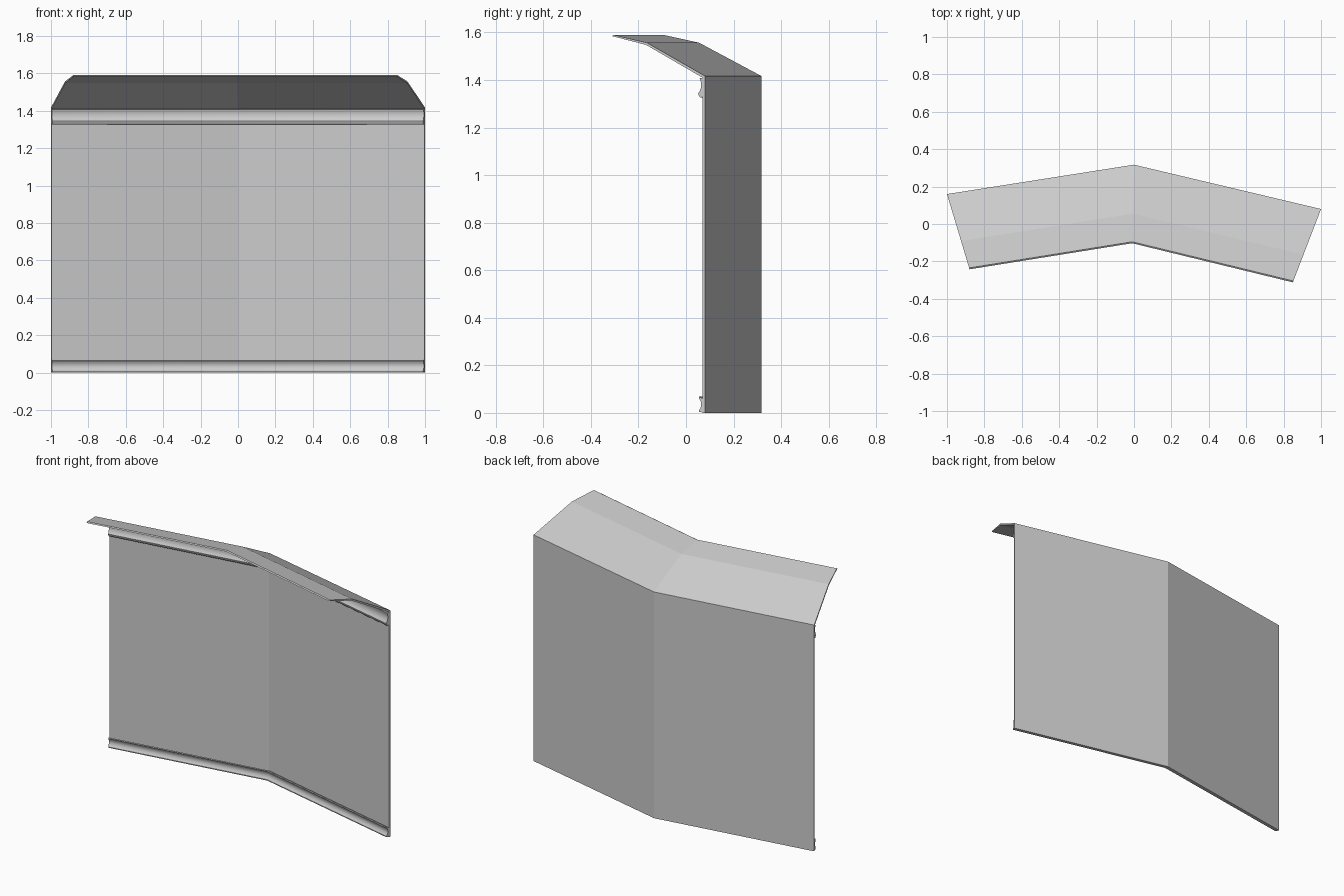
import bpy, bmesh
from mathutils import Vector

if "Cube" in bpy.data.objects:
    bpy.data.objects.remove(bpy.data.objects["Cube"])

# Plan of the bent wall: base point and inward direction at each station
STATIONS = [
    (Vector((-1.0, 0.16)), Vector((0.12, -0.40)).normalized()),
    (Vector((0.0, 0.317)), Vector((-0.01, -0.42)).normalized()),
    (Vector((1.0, 0.08)), Vector((-0.15, -0.39)).normalized()),
]


def sweep(name, profile, smooth=False):
    """Sweep a closed (depth, height) profile along the wall plan."""
    bm = bmesh.new()
    rings = []
    for base, inward in STATIONS:
        ring = []
        for d, z in profile:
            p = base + inward * d
            ring.append(bm.verts.new((p.x, p.y, z)))
        rings.append(ring)
    n = len(profile)
    for a, b in zip(rings, rings[1:]):
        for i in range(n):
            j = (i + 1) % n
            bm.faces.new((a[i], a[j], b[j], b[i]))
    bm.faces.new(rings[0])
    bm.faces.new(rings[-1][::-1])
    bmesh.ops.recalc_face_normals(bm, faces=bm.faces)
    me = bpy.data.meshes.new(name)
    bm.to_mesh(me)
    bm.free()
    ob = bpy.data.objects.new(name, me)
    bpy.context.collection.objects.link(ob)
    if smooth:
        bpy.context.view_layer.objects.active = ob
        ob.select_set(True)
        bpy.ops.object.shade_smooth_by_angle(angle=0.6)
        ob.select_set(False)
    return ob


T = 0.011  # wall thickness

# Wall panel
sweep("wall", [(0, 0), (T, 0), (T, 1.41), (0, 1.417)])

# Canted ceiling
sweep("ceiling", [(0, 1.417), (0.262, 1.557), (0.412, 1.59),
                  (0.42, 1.585), (0.266, 1.548), (T, 1.41)])

# Concave skirting along the floor
sweep("skirting", [(T, 0.002), (0.028, 0.004), (0.028, 0.010), (0.022, 0.018),
                   (0.018, 0.028), (0.017, 0.038), (0.020, 0.050),
                   (0.028, 0.062), (0.026, 0.068), (T, 0.060)], True)

# Concave moulding under the ceiling
sweep("crown_moulding", [(T, 1.408), (0.024, 1.408), (0.019, 1.394),
                         (0.017, 1.380), (0.019, 1.366), (0.024, 1.353),
                         (0.031, 1.344), (0.030, 1.338), (0.021, 1.326),
                         (T, 1.330)], True)
